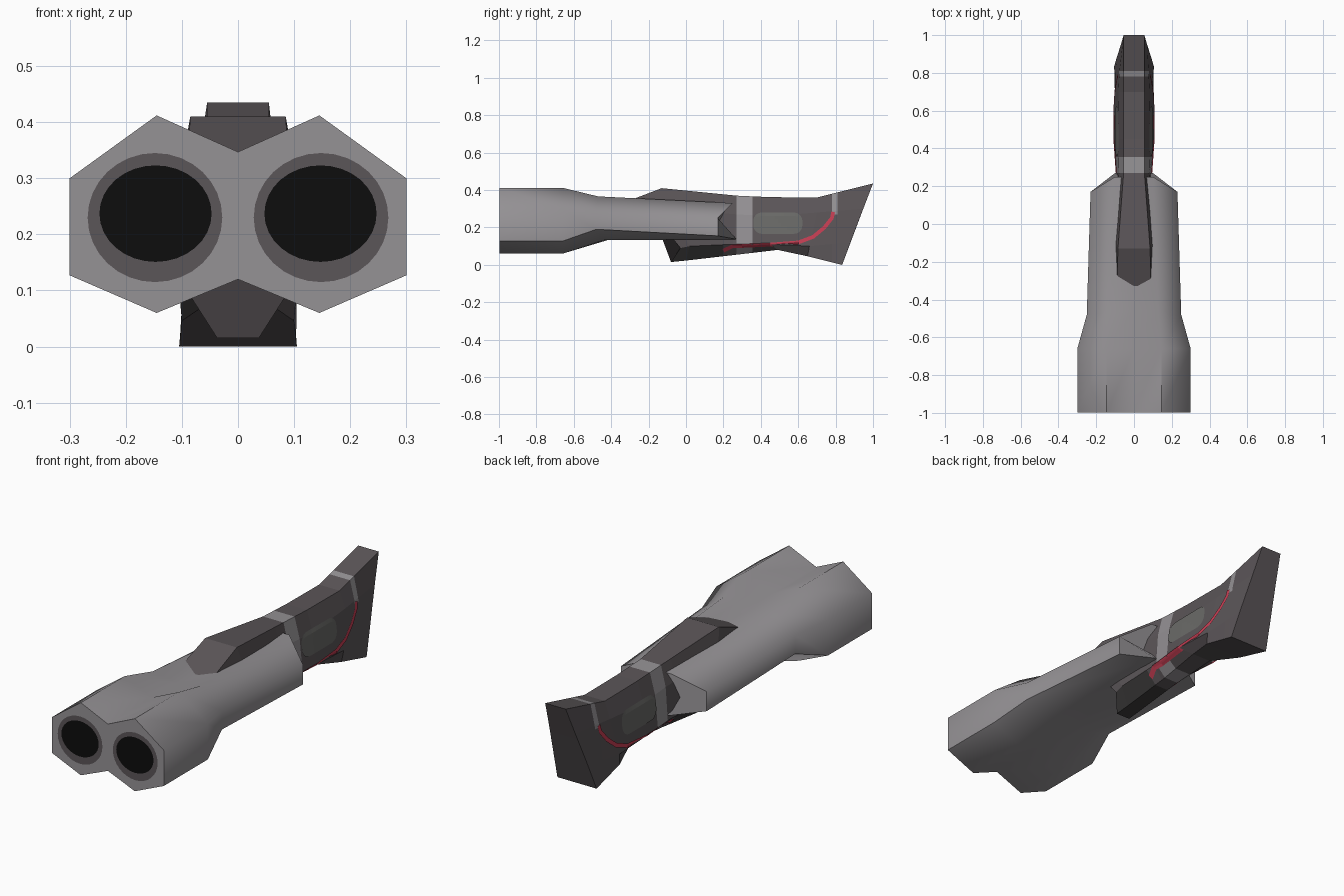
import bpy, bmesh, math
from mathutils import Vector
from mathutils.bvhtree import BVHTree

if "Cube" in bpy.data.objects:
    bpy.data.objects.remove(bpy.data.objects["Cube"])


def material(name, rgb):
    m = bpy.data.materials.new(name)
    m.diffuse_color = (*rgb, 1)
    m.use_nodes = True
    m.node_tree.nodes["Principled BSDF"].inputs["Base Color"].default_value = m.diffuse_color
    return m


LIGHT = material("light_grey", (0.30, 0.287, 0.30))
DARK = material("dark_grey", (0.105, 0.092, 0.098))
CHARCOAL = material("charcoal", (0.045, 0.043, 0.043))
PANEL = material("panel_grey", (0.145, 0.145, 0.138))
RED = material("red", (0.58, 0.05, 0.09))
BLACK = material("black", (0.004, 0.004, 0.004))


def finish(bm, name, mats, smooth=None):
    bmesh.ops.recalc_face_normals(bm, faces=bm.faces)
    me = bpy.data.meshes.new(name)
    bm.to_mesh(me)
    ob = bpy.data.objects.new(name, me)
    bpy.context.collection.objects.link(ob)
    for m in mats:
        me.materials.append(m)
    if smooth:
        bpy.ops.object.select_all(action='DESELECT')
        ob.select_set(True)
        bpy.context.view_layer.objects.active = ob
        bpy.ops.object.shade_smooth_by_angle(angle=math.radians(smooth))
    return ob


def loft(halves):
    """Skin through rings given as right-hand half outlines (x, y, z), mirrored in x."""
    bm = bmesh.new()
    rings = []
    for h in halves:
        pts = h + [(-x, y, z) for x, y, z in reversed(h) if x > 0]
        rings.append([bm.verts.new(p) for p in pts])
    n = len(rings[0])
    for a, b in zip(rings, rings[1:]):
        for i in range(n):
            j = (i + 1) % n
            bm.faces.new((a[i], a[j], b[j], b[i]))
    bm.faces.new(rings[0])
    bm.faces.new(rings[-1])
    return bm


# Twin barrel body: double hexagon muzzle narrowing to the rear
body = loft([
    [(0, y, 0.347), (0.145, y, 0.412), (0.30, y, 0.30),
     (0.30, y, 0.127), (0.145, y, 0.06), (0, y, 0.12)] for y in (-0.997, -0.66)
] + [
    [(0, -0.45, 0.335), (0.13, -0.47, 0.366), (0.25, -0.48, 0.28),
     (0.25, -0.48, 0.19), (0.12, -0.44, 0.132), (0, -0.42, 0.132)],
    [(0, 0.25, 0.33), (0.10, 0.25, 0.33), (0.23, 0.17, 0.25),
     (0.23, 0.17, 0.155), (0.10, 0.27, 0.137), (0, 0.27, 0.137)],
])
finish(body, "barrel_body", [LIGHT], 58)

# Muzzle bores: dark rim and black hole plates
for side, label in ((1, "right"), (-1, "left")):
    for part, y, cx, cz, rx, rz, mat in (
            ("rim", -0.9985, 0.148, 0.23, 0.12, 0.115, DARK),
            ("bore", -1.0, 0.147, 0.237, 0.10, 0.086, BLACK)):
        bm = bmesh.new()
        ts = [math.tau * i / 32 for i in range(32)]
        f = bm.faces.new([bm.verts.new((side * (cx + rx * math.cos(t)), y, cz + rz * math.sin(t)))
                          for t in ts])
        ob = finish(bm, f"{part}_{label}", [mat])
        if ob.data.polygons[0].normal.y > 0:
            ob.data.flip_normals()

# Handle: each station is top, shoulder, lower edge, underside as (half width, y, z)
handle = loft([
    [(0.09, -0.34, 0.33), (0.10, -0.20, 0.30), (0.085, -0.03, 0.09), (0.037, -0.08, 0.015)],
    [(0.085, -0.13, 0.41), (0.105, -0.10, 0.30), (0.09, 0.02, 0.10), (0.037, 0.0, 0.023)],
    [(0.055, 0.27, 0.37), (0.08, 0.27, 0.27), (0.09, 0.25, 0.11), (0.037, 0.25, 0.052)],
    [(0.055, 0.45, 0.362), (0.085, 0.45, 0.26), (0.105, 0.45, 0.11), (0.05, 0.49, 0.08)],
    [(0.055, 0.70, 0.36), (0.083, 0.70, 0.28), (0.105, 0.66, 0.10), (0.10, 0.65, 0.046)],
    [(0.055, 1.0, 0.435), (0.07, 0.948, 0.30), (0.092, 0.879, 0.12), (0.105, 0.835, 0.0)],
])
bmesh.ops.recalc_face_normals(handle, faces=handle.faces)
tree = BVHTree.FromBMesh(handle)

# Cut the handle where its colours change
cuts = [((0, y, 0), (0, 1, 0)) for y in (0.2, 0.27, 0.355, 0.78, 0.81)] + [((0, 0, 0.27), (0, 0, 1))]
for co, no in cuts:
    bmesh.ops.bisect_plane(handle, geom=handle.verts[:] + handle.edges[:] + handle.faces[:],
                           plane_co=co, plane_no=no)
for f in handle.faces:
    c = f.calc_center_median()
    if 0.27 < c.y < 0.355 or (0.78 < c.y < 0.81 and c.z > 0.27):
        f.material_index = 1
    elif c.y < 0.2 and c.z < 0.085:
        f.material_index = 2
finish(handle, "handle", [DARK, LIGHT, CHARCOAL])


def side_plate(name, columns, mat, lift, rows=5):
    """Thin plate laid on both handle sides; columns are pairs of (y, z) ends."""
    for side, label in ((1, "right"), (-1, "left")):
        bm = bmesh.new()
        grid = []
        for a, b in columns:
            col = []
            for i in range(rows):
                p = Vector(a).lerp(Vector(b), i / (rows - 1))
                hit = tree.ray_cast(Vector((1, p.x, p.y)), Vector((-1, 0, 0)))[0]
                x = hit.x if hit else 0.08
                col.append(bm.verts.new((side * (x + lift), p.x, p.y)))
            grid.append(col)
        faces = [bm.faces.new((g[i], g[i + 1], h[i + 1], h[i]))
                 for g, h in zip(grid, grid[1:]) for i in range(rows - 1)]
        ob = finish(bm, f"{name}_{label}", [mat])
        if ob.data.polygons[0].normal.x * side < 0:
            ob.data.flip_normals()


# Rounded grip panel
y0, y1, zc, hh, r = 0.36, 0.622, 0.223, 0.057, 0.045
cols = []
for i in range(25):
    y = y0 + (y1 - y0) * (1 - math.cos(math.pi * i / 24)) / 2
    d = max(0, r - min(y - y0, y1 - y))
    h = hh - r + math.sqrt(max(r * r - d * d, 0))
    cols.append(((y, zc - h), (y, zc + h)))
side_plate("grip_panel", cols, PANEL, 0.003, 7)

# Red pinstripe sweeping up toward the rear band
path = [Vector(p) for p in ((0.2, 0.076), (0.25, 0.1), (0.3, 0.101), (0.45, 0.108), (0.6, 0.12),
                            (0.68, 0.15), (0.74, 0.2), (0.78, 0.25), (0.787, 0.283))]
cols = []
for i, p in enumerate(path):
    t = (path[min(i + 1, len(path) - 1)] - path[max(i - 1, 0)]).normalized()
    n = Vector((-t.y, t.x)) * 0.01
    cols.append((tuple(p - n), tuple(p + n)))
side_plate("red_pinstripe", cols, RED, 0.005)
